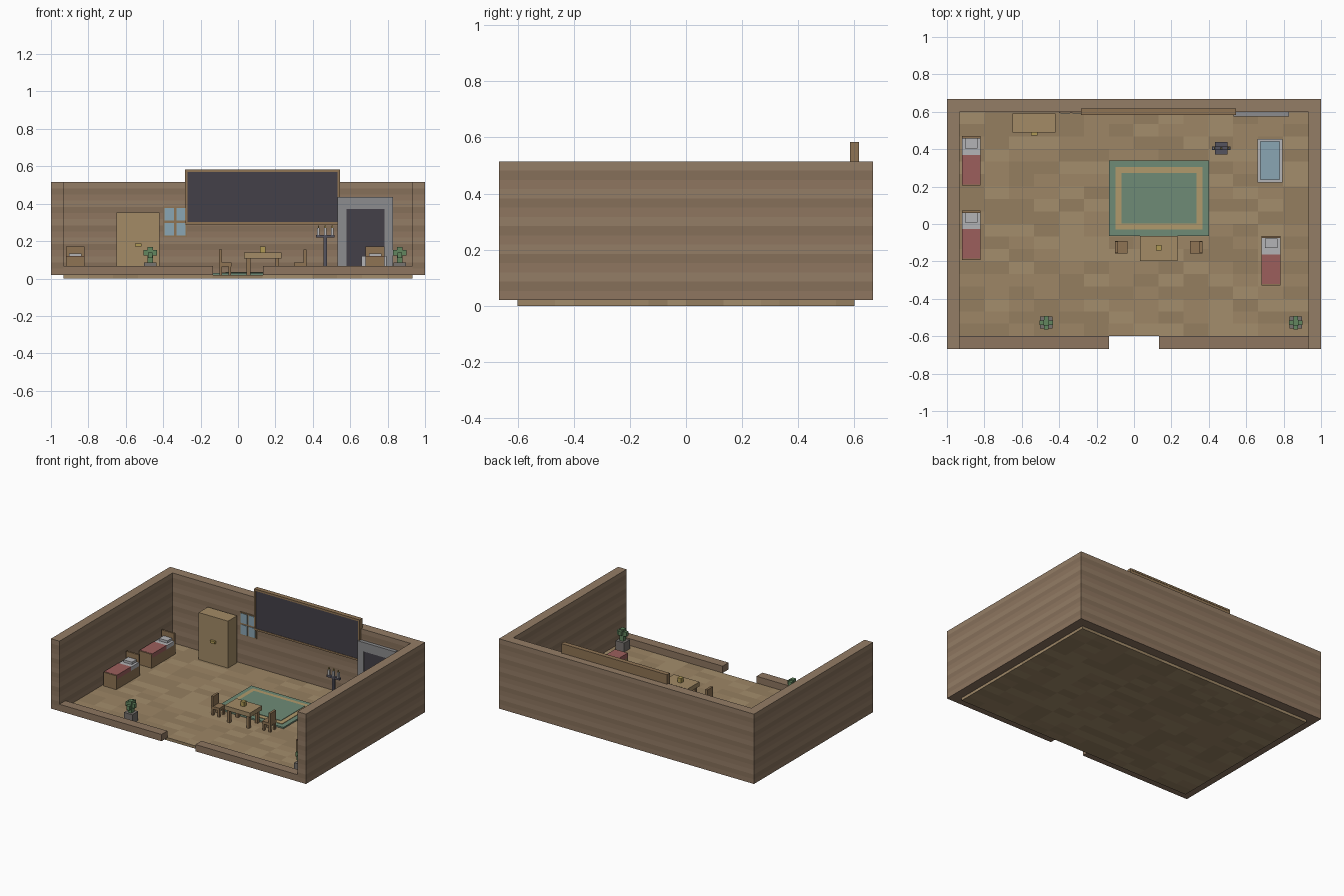
import bpy, bmesh, random
from mathutils import Vector

if "Cube" in bpy.data.objects:
    bpy.data.objects.remove(bpy.data.objects["Cube"])

random.seed(4)
F = 0.02  # floor level


def mat(name, hex_):
    m = bpy.data.materials.new(name)
    rgb = [int(hex_[i:i + 2], 16) / 255 for i in (0, 2, 4)]
    m.diffuse_color = [((c + 0.055) / 1.055) ** 2.4 if c > 0.04 else c / 12.92 for c in rgb] + [1]
    m.use_nodes = True
    m.node_tree.nodes["Principled BSDF"].inputs["Base Color"].default_value = m.diffuse_color
    return m


WALL = [mat("wall_%d" % i, h) for i, h in enumerate(("8e7660", "86705a", "947d66"))]
FLOOR = [mat("floor_%d" % i, h) for i, h in enumerate(("9d8666", "957f60", "a48d6c"))]
WOOD, PALE, DARK = mat("wood", "8f7454"), mat("pale_wood", "a38b66"), mat("dark", "444048")
STONE, GLASS = mat("stone", "8c8c8e"), mat("glass", "8aa6b4")
RED, LINEN = mat("blanket", "9c5f5c"), mat("linen", "b4b4b6")
GREEN, LEAF, TAN = mat("rug_green", "6f8b76"), mat("leaf", "62865f"), mat("tan", "b09a6c")
IRON, GOLD, POT = mat("iron", "55535e"), mat("gold", "b09a55"), mat("pot", "77726e")


def box(name, x, y, z, m, cuts=None, mats=None):
    """Box from (min, max) ranges; optional coplanar cuts give plank colouring."""
    me = bpy.data.meshes.new(name)
    bm = bmesh.new()
    bmesh.ops.create_cube(bm, size=1)
    for v in bm.verts:
        for i, r in enumerate((x, y, z)):
            v.co[i] = r[0] if v.co[i] < 0 else r[1]
    for axis, pos in cuts or []:
        p, n = Vector(), Vector()
        p[axis], n[axis] = pos, 1
        bmesh.ops.bisect_plane(bm, geom=bm.verts[:] + bm.edges[:] + bm.faces[:],
                               plane_co=p, plane_no=n)
    for k in mats or [m]:
        me.materials.append(k)
    if mats:
        axis = {c[0] for c in cuts}
        for f in bm.faces:
            c = f.calc_center_median()
            if axis == {2}:
                f.material_index = int((c.z - F) / 0.033) % len(mats)
            else:
                f.material_index = random.randrange(len(mats))
    bm.to_mesh(me)
    bm.free()
    ob = bpy.data.objects.new(name, me)
    bpy.context.collection.objects.link(ob)
    return ob


def cbox(name, cx, cy, z, w, d, m):
    return box(name, (cx - w / 2, cx + w / 2), (cy - d / 2, cy + d / 2), z, m)


def frame(name, x, y, z, t, m, bottom=True):
    """Upright rectangular frame made of bars."""
    zb = z[0] + t if bottom else z[0]
    box(name + "_left", (x[0], x[0] + t), y, (zb, z[1] - t), m)
    box(name + "_right", (x[1] - t, x[1]), y, (zb, z[1] - t), m)
    box(name + "_top", x, y, (z[1] - t, z[1]), m)
    if bottom:
        box(name + "_bottom", x, y, (z[0], zb), m)


# floor and walls
box("floor", (-0.933, 0.933), (-0.6, 0.6), (0, F), None,
    [(1, -0.6 + 0.0667 * i) for i in range(1, 18)] + [(0, -0.933 + 0.133 * i) for i in range(1, 14)], FLOOR)
bands = [(2, F + 0.033 * i) for i in range(1, 15)]
for s, side in ((-1, "left"), (1, "right")):
    box(side + "_wall", sorted((s * 0.933, s)), (-0.667, 0.667), (F, 0.515), None, bands, WALL)
    box(side + "_front_wall", sorted((s * 0.133, s * 0.933)), (-0.667, -0.6), (F, 0.068), WALL[0])
box("back_wall", (-0.933, 0.933), (0.6, 0.667), (F, 0.515), None, bands, WALL)

# large dark board above the back wall
frame("board_frame", (-0.283, 0.545), (0.584, 0.617), (0.29, 0.583), 0.013, WOOD)
box("board_backing", (-0.27, 0.532), (0.595, 0.615), (0.303, 0.57), WOOD)
box("board_panel", (-0.27, 0.532), (0.587, 0.595), (0.303, 0.57), DARK)

# stone doorway
frame("doorway", (0.533, 0.83), (0.575, 0.605), (F, 0.437), 0.048, STONE, False)
box("doorway_lintel_fill", (0.581, 0.782), (0.575, 0.605), (0.373, 0.389), STONE)
box("doorway_opening", (0.581, 0.782), (0.582, 0.602), (F, 0.373), DARK)

# window
box("window_frame", (-0.4, -0.272), (0.594, 0.601), (0.223, 0.385), WOOD)
for x in (-0.393, -0.33):
    for z in (0.23, 0.31):
        box("window_pane", (x, x + 0.05), (0.591, 0.596), (z, z + 0.068), GLASS)

# wardrobe
box("wardrobe", (-0.65, -0.42), (0.488, 0.59), (F, 0.353), PALE)
box("wardrobe_handle", (-0.552, -0.515), (0.472, 0.488), (0.17, 0.187), GOLD)

# beds, given by centre x and head end y
for cx, y in ((-0.87, 0.47), (-0.87, 0.073), (0.733, -0.063)):
    xs = (cx - 0.05, cx + 0.05)
    box("bed_base", xs, (y - 0.265, y - 0.013), (F, 0.09), WOOD)
    box("bed_headboard", xs, (y - 0.013, y), (F, 0.17), WOOD)
    box("bed_mattress", xs, (y - 0.1, y - 0.013), (0.09, 0.117), LINEN)
    box("bed_blanket", xs, (y - 0.258, y - 0.1), (0.09, 0.12), RED)
    box("bed_footboard", xs, (y - 0.265, y - 0.258), (0.09, 0.118), WOOD)
    box("bed_pillow", (cx - 0.033, cx + 0.033), (y - 0.065, y - 0.014), (0.117, 0.134), LINEN)

# tub with water
X, Y = (0.661, 0.794), (0.223, 0.455)
box("tub_base", X, Y, (F, 0.04), LINEN)
for x in (X[0], X[1] - 0.015):
    box("tub_side", (x, x + 0.015), Y, (0.04, 0.12), LINEN)
for y in (Y[0], Y[1] - 0.015):
    box("tub_end", (X[0] + 0.015, X[1] - 0.015), (y, y + 0.015), (0.04, 0.12), LINEN)
box("tub_water", (X[0] + 0.015, X[1] - 0.015), (Y[0] + 0.015, Y[1] - 0.015), (0.04, 0.105), GLASS)

# candle stand
cx, cy = 0.467, 0.405
cbox("stand_base", cx, cy, (F, 0.035), 0.066, 0.066, IRON)
cbox("stand_pole", cx, cy, (0.035, 0.218), 0.018, 0.018, IRON)
cbox("stand_arm", cx, cy, (0.218, 0.232), 0.1, 0.018, IRON)
for dx in (-0.037, 0, 0.037):
    cbox("candle", cx + dx, cy, (0.232, 0.27), 0.014, 0.014, LINEN)
    cbox("candle_flame", cx + dx, cy, (0.27, 0.284), 0.007, 0.007, GOLD)

# rug in three thin layers
for name, inset, top, m in (("rug", 0, 0.03, GREEN), ("rug_border", 0.034, 0.033, TAN),
                            ("rug_centre", 0.066, 0.036, GREEN)):
    box(name, (-0.133 + inset, 0.4 - inset), (-0.063 + inset, 0.34 - inset), (F, top), m)

# table with a small box on it
tx, ty = 0.132, -0.13
cbox("table_top", tx, ty, (0.107, 0.138), 0.2, 0.134, PALE)
for sx in (-1, 1):
    for sy in (-1, 1):
        cbox("table_leg", tx + sx * 0.076, ty + sy * 0.048, (F, 0.107), 0.02, 0.02, WOOD)
cbox("table_ornament", tx, -0.127, (0.138, 0.17), 0.029, 0.029, GOLD)

# chairs facing the table
for s in (-1, 1):
    cx, cy = tx + s * 0.2, -0.125
    cbox("chair_seat", cx, cy, (0.065, 0.085), 0.066, 0.066, WOOD)
    cbox("chair_back", cx + s * 0.025, cy, (0.085, 0.155), 0.016, 0.062, WOOD)
    for sx in (-1, 1):
        for sy in (-1, 1):
            cbox("chair_leg", cx + sx * 0.024, cy + sy * 0.024, (F, 0.065), 0.014, 0.014, WOOD)

# potted plants
for cx in (-0.47, 0.865):
    cy = -0.527
    cbox("plant_pot", cx, cy, (F, 0.085), 0.066, 0.066, POT)
    cbox("plant_stem", cx, cy, (0.085, 0.168), 0.03, 0.03, LEAF)
    for dx, dy, z in ((-1, 0, 0.122), (1, 0, 0.122), (0, -1, 0.11), (0, 1, 0.13)):
        cbox("plant_leaf", cx + dx * 0.024, cy + dy * 0.024, (z, z + 0.03), 0.024, 0.024, LEAF)
